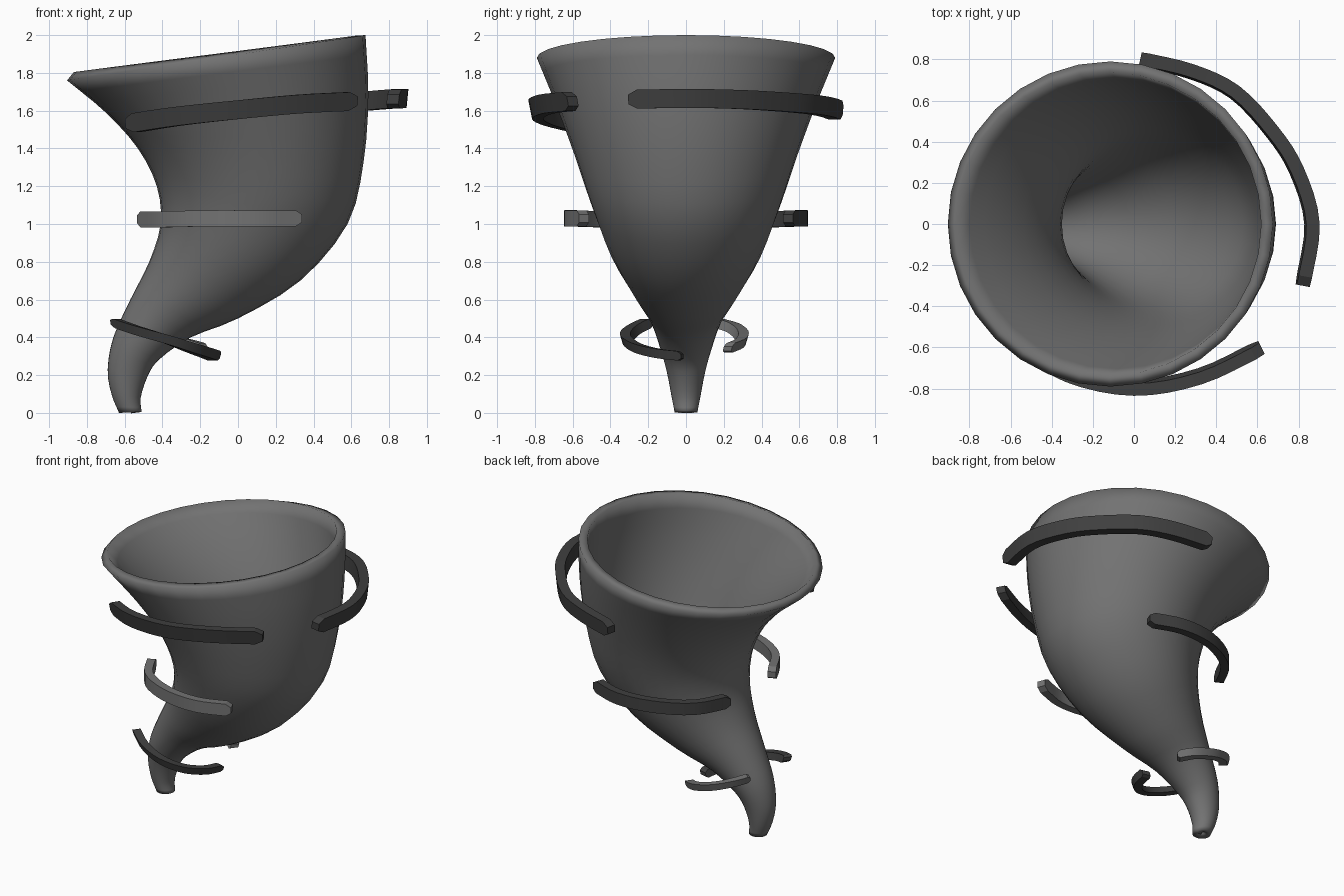
import bpy, bmesh, math
from mathutils import Vector

if "Cube" in bpy.data.objects:
    bpy.data.objects.remove(bpy.data.objects["Cube"], do_unlink=True)


def make_material(name, value):
    mat = bpy.data.materials.new(name)
    mat.use_nodes = True
    colour = (value, value, value, 1)
    mat.diffuse_color = colour
    mat.node_tree.nodes["Principled BSDF"].inputs["Base Color"].default_value = colour
    return mat


grey = make_material("storm_grey", 0.17)
dark = make_material("dark_grey", 0.05)


def spline(points, steps):
    """Smooth curve through points of any dimension."""
    pts = [Vector(p) for p in points]
    pts = [2 * pts[0] - pts[1]] + pts + [2 * pts[-1] - pts[-2]]
    result = []
    for a, b, c, d in zip(pts, pts[1:], pts[2:], pts[3:]):
        for k in range(steps):
            t = k / steps
            result.append(0.5 * (2 * b + (c - a) * t + (2 * a - 5 * b + 4 * c - d) * t ** 2
                                 + (3 * b - a - 3 * c + d) * t ** 3))
    return result + [pts[-2]]


def loft(name, rings, mat, caps):
    """Skin a list of equal-sized closed rings."""
    bm = bmesh.new()
    loops = [[bm.verts.new(p) for p in ring] for ring in rings]
    n = len(loops[0])
    for low, high in zip(loops, loops[1:]):
        for j in range(n):
            k = (j + 1) % n
            bm.faces.new((low[j], low[k], high[k], high[j]))
    if caps:
        bm.faces.new(loops[0])
        bm.faces.new(loops[-1])
        bmesh.ops.recalc_face_normals(bm, faces=bm.faces)
    mesh = bpy.data.meshes.new(name)
    bm.to_mesh(mesh)
    bm.free()
    mesh.materials.append(mat)
    obj = bpy.data.objects.new(name, mesh)
    bpy.context.collection.objects.link(obj)
    return obj


def smooth(obj, angle):
    bpy.ops.object.select_all(action="DESELECT")
    obj.select_set(True)
    bpy.context.view_layer.objects.active = obj
    bpy.ops.object.shade_smooth_by_angle(angle=math.radians(angle))


# Funnel: tilted rings given as left x, z, right x, z
sides = [(-.63, 0, -.51, .005), (-.67, .1, -.515, .08), (-.69, .23, -.48, .19),
         (-.66, .4, -.42, .28), (-.57, .6, -.25, .4), (-.47, .8, 0, .5),
         (-.41, 1, .33, .7), (-.43, 1.2, .58, 1), (-.53, 1.4, .665, 1.33),
         (-.7, 1.59, .69, 1.68), (-.905, 1.76, .675, 2)]
widths = [.06, .077, .1, .135, .19, .28, .4, .5, .59, .69, .79]
stations = spline([(w, *s[:2]) for s, w in zip(sides, widths)], 3)
rights = spline([(s[2], s[3]) for s in sides], 3)


def funnel_ring(station, right, count=32):
    width, lx, lz = station
    left = Vector((lx, 0, lz))
    right = Vector((right[0], 0, right[1]))
    centre, half = (left + right) / 2, (right - left) / 2
    angles = [2 * math.pi * j / count for j in range(count)]
    return [centre + half * math.cos(a) + Vector((0, width * math.sin(a), 0)) for a in angles]


funnel = loft("funnel", [funnel_ring(s, r) for s, r in zip(stations, rights)], grey, False)
wall = funnel.modifiers.new("wall", "SOLIDIFY")
wall.thickness = 0.057
wall.offset = -1
smooth(funnel, 35)


def wind_band(name, points, height, depth, mat, lean=0.0):
    """Curved strip with chamfered ends; lean tips its top outwards."""
    path = spline(points, 4)
    first, last = path[0].copy(), path[-1].copy()
    # Extra stations shape the chamfered tips
    start = first.lerp(path[1], 0.6)
    end = last.lerp(path[-2], 0.6)
    path = [first, start] + path[1:-1] + [end, last]
    rings = []
    for i, p in enumerate(path):
        tangent = (path[min(i + 1, len(path) - 1)] - path[max(i - 1, 0)])
        out = Vector((tangent.y, -tangent.x, 0)).normalized()
        up = (Vector((0, 0, 1)) + out * lean) * height / 2
        if i in (0, len(path) - 1):
            up *= 0.5
        side = out * depth / 2
        rings.append([p - side - up, p + side - up, p + side + up, p - side + up])
    smooth(loft(name, rings, mat, True), 25)


# Upper bands
wind_band("upper_front_band",
          [(-.58, -.57, 1.53), (-.32, -.73, 1.57), (0, -.795, 1.605),
           (.32, -.74, 1.635), (.62, -.6, 1.65)], .1, .06, dark, .2)
wind_band("upper_back_band",
          [(.82, -.3, 1.66), (.865, 0, 1.665), (.79, .26, 1.66),
           (.67, .45, 1.65), (.49, .64, 1.635), (.28, .74, 1.62), (.03, .8, 1.6)],
          .1, .065, dark, .1)

# Middle bands, mirrored front to back
middle = [(-.51, -.24, 1.025), (-.38, -.46, 1.025), (-.15, -.59, 1.03),
          (.1, -.615, 1.03), (.33, -.54, 1.03)]
wind_band("middle_front_band", middle, .085, .055, grey)
wind_band("middle_back_band", [(x, -y, z) for x, y, z in reversed(middle)], .085, .055, dark)

# Lower bands
wind_band("lower_front_band",
          [(-.66, -.2, .48), (-.53, -.285, .435), (-.38, -.315, .39),
           (-.25, -.26, .345), (-.16, -.15, .315), (-.12, -.02, .3)], .05, .055, dark, .3)
wind_band("lower_back_band",
          [(-.18, .22, .34), (-.28, .285, .37), (-.42, .295, .41),
           (-.54, .25, .45), (-.62, .17, .475)], .05, .055, grey, .3)
